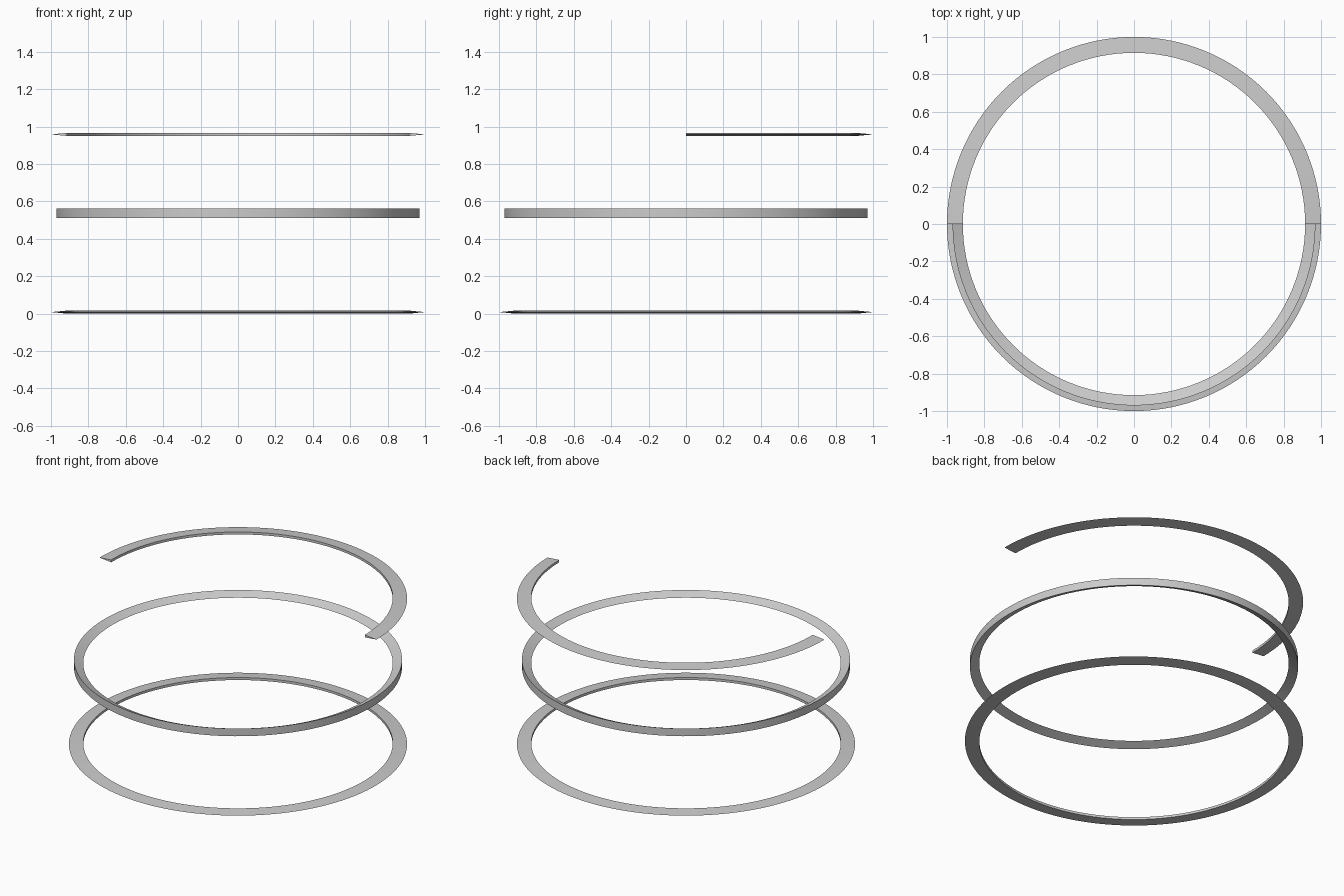
import bpy, bmesh, math

if "Cube" in bpy.data.objects:
    bpy.data.objects.remove(bpy.data.objects["Cube"])


def sweep_ring(name, profile, sweep=360, steps=128):
    """Revolve an (r, z) profile about z; partial sweeps get capped ends."""
    closed = sweep == 360
    bm = bmesh.new()
    count = steps if closed else steps + 1
    rows = []
    for i in range(count):
        a = math.radians(sweep) * i / steps
        rows.append([bm.verts.new((r * math.cos(a), r * math.sin(a), z))
                     for r, z in profile])
    n = len(profile)
    for i in range(steps):
        a, b = rows[i], rows[(i + 1) % count]
        for j in range(n):
            k = (j + 1) % n
            bm.faces.new((a[j], b[j], b[k], a[k]))
    if not closed:
        bm.faces.new(rows[0])
        bm.faces.new(rows[-1][::-1])
    bmesh.ops.recalc_face_normals(bm, faces=bm.faces)
    mesh = bpy.data.meshes.new(name)
    bm.to_mesh(mesh)
    bm.free()
    obj = bpy.data.objects.new(name, mesh)
    bpy.context.collection.objects.link(obj)
    bpy.ops.object.select_all(action='DESELECT')
    obj.select_set(True)
    bpy.context.view_layer.objects.active = obj
    bpy.ops.object.shade_smooth_by_angle(angle=math.radians(8))
    return obj


def outward_wedge(z, height=0.016):
    """Vertical inner wall tapering to a sharp outer rim."""
    return [(0.915, z), (1.0, z + height / 2), (0.915, z + height)]


# bottom ring: full circle, sharp outer rim
sweep_ring("bottom_ring", outward_wedge(0.0))

# middle ring: vertical outer wall tapering to a sharp inner edge
sweep_ring("middle_ring", [(0.97, 0.512), (0.97, 0.562), (0.915, 0.537)])

# top ring: rear half circle only
sweep_ring("top_half_ring", outward_wedge(0.95), sweep=180, steps=64)
